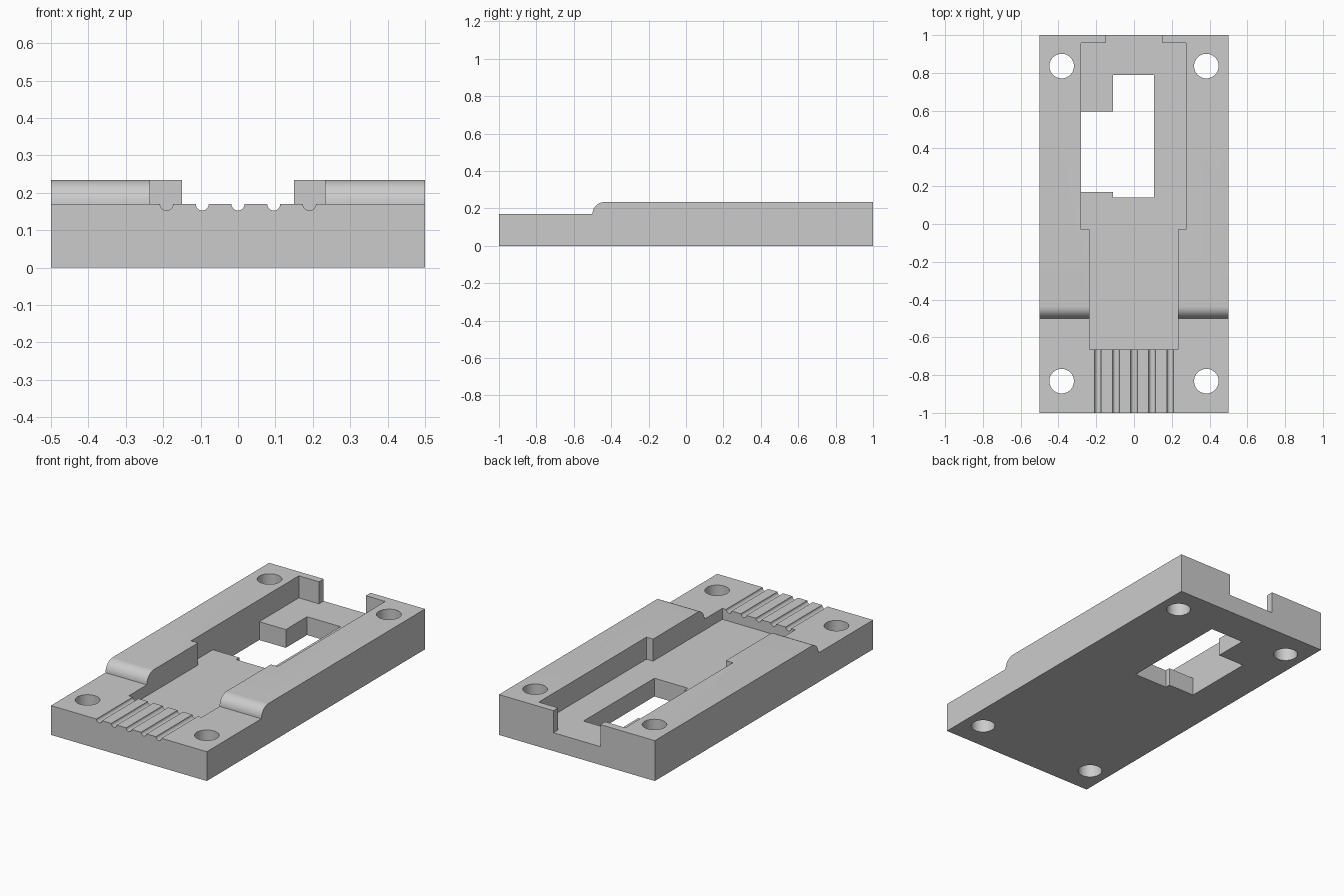
import bpy, bmesh, math
from mathutils import Vector

cube = bpy.data.objects.get("Cube")
if cube:
    bpy.data.objects.remove(cube, do_unlink=True)

FLOOR, LOW, TOP = 0.106, 0.17, 0.234

grey = bpy.data.materials.new("light_grey")
grey.use_nodes = True
colour = (0.6, 0.6, 0.6, 1)
grey.diffuse_color = colour
grey.node_tree.nodes["Principled BSDF"].inputs["Base Color"].default_value = colour


def prism(name, points, sweep):
    """Extrude a closed loop of 3D points along the sweep vector."""
    bm = bmesh.new()
    face = bm.faces.new([bm.verts.new(p) for p in points])
    new = bmesh.ops.extrude_face_region(bm, geom=[face])["geom"]
    bmesh.ops.translate(bm, vec=Vector(sweep),
                        verts=[v for v in new if isinstance(v, bmesh.types.BMVert)])
    bmesh.ops.recalc_face_normals(bm, faces=bm.faces)
    mesh = bpy.data.meshes.new(name)
    bm.to_mesh(mesh)
    bm.free()
    mesh.materials.append(grey)
    obj = bpy.data.objects.new(name, mesh)
    bpy.context.collection.objects.link(obj)
    return obj


def arc(radius, start, end, steps):
    for i in range(steps + 1):
        a = math.radians(start + (end - start) * i / steps)
        yield radius * math.cos(a), radius * math.sin(a)


def cut(target, cutter):
    """Subtract the cutter, then discard it."""
    cutter.hide_render = True
    mod = target.modifiers.new("cut", "BOOLEAN")
    mod.operation, mod.solver, mod.object = "DIFFERENCE", "EXACT", cutter
    bpy.context.view_layer.objects.active = target
    bpy.ops.object.modifier_apply(modifier=mod.name)
    bpy.data.objects.remove(cutter, do_unlink=True)


# Body: side profile with a low front shelf and a rounded step up
radius = TOP - LOW
side = [(-1, 0), (-1, LOW)]
side += [(-0.5 + radius + y, LOW + z) for y, z in arc(radius, 180, 90, 12)]
side += [(1, TOP), (1, 0)]
body = prism("base_plate", [(-0.5, y, z) for y, z in side], (1, 0, 0))

# Stepped pocket, open through the back wall
pocket = [(-0.235, -0.665), (0.232, -0.665), (0.232, -0.03), (0.275, -0.03),
          (0.275, 0.957), (0.15, 0.957), (0.15, 1.1), (-0.15, 1.1),
          (-0.15, 0.957), (-0.28, 0.957), (-0.28, -0.03), (-0.235, -0.03)]
cut(body, prism("pocket_cutter", [(x, y, FLOOR) for x, y in pocket], (0, 0, 0.3)))

# L-shaped window through the pocket floor
window = [(-0.28, 0.17), (-0.11, 0.17), (-0.11, 0.14), (0.105, 0.14),
          (0.105, 0.79), (-0.11, 0.79), (-0.11, 0.595), (-0.28, 0.595)]
cut(body, prism("window_cutter", [(x, y, -0.1) for x, y in window], (0, 0, 0.25)))

# Corner screw holes
for cx in (-0.383, 0.383):
    for cy in (-0.832, 0.836):
        ring = [(cx + x, cy + y, -0.1) for x, y in arc(0.065, 0, 352.5, 47)]
        cut(body, prism("screw_hole_cutter", ring, (0, 0, 0.5)))

# Wire grooves across the front shelf
for i in range(-2, 3):
    cx = i * 0.0955
    groove = [(cx + x, -1.1, LOW + z) for x, z in arc(0.0175, 180, 360, 12)]
    groove += [(cx + 0.0175, -1.1, 0.3), (cx - 0.0175, -1.1, 0.3)]
    cut(body, prism("wire_groove_cutter", groove, (0, 0.5, 0)))

bpy.ops.object.select_all(action="DESELECT")
body.select_set(True)
bpy.context.view_layer.objects.active = body
bpy.ops.object.shade_smooth_by_angle(angle=math.radians(30))
